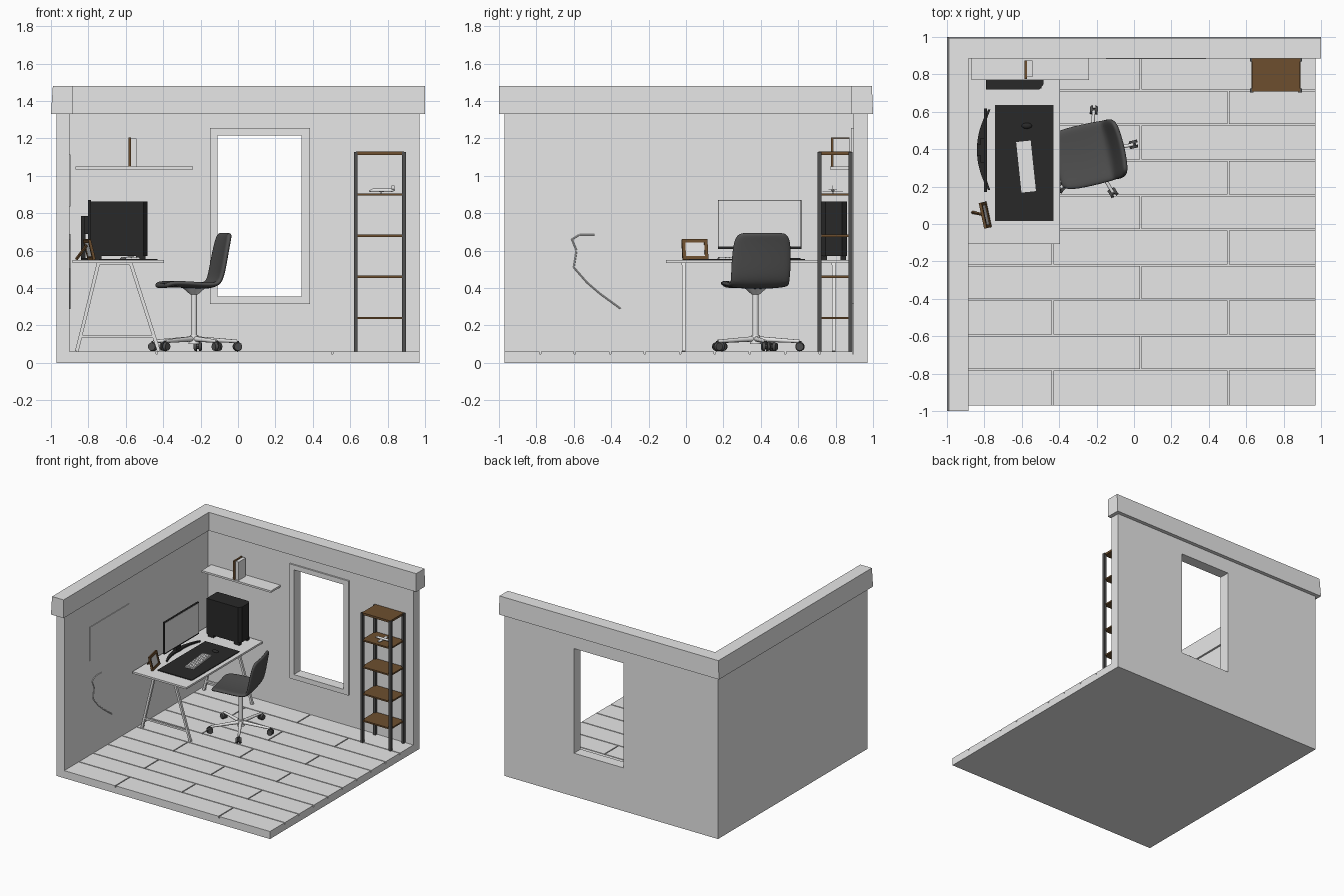
import bpy, bmesh, math
from mathutils import Vector, Matrix

if "Cube" in bpy.data.objects:
    bpy.data.objects.remove(bpy.data.objects["Cube"])


def material(name, r, g, b):
    m = bpy.data.materials.new(name)
    m.diffuse_color = (r, g, b, 1)
    m.use_nodes = True
    m.node_tree.nodes["Principled BSDF"].inputs["Base Color"].default_value = m.diffuse_color
    return m


WHITE = material("white", 0.8, 0.8, 0.8)
BLACK = material("black", 0.022, 0.022, 0.022)
CHARCOAL = material("charcoal", 0.08, 0.08, 0.08)
WOOD = material("wood", 0.155, 0.078, 0.028)


def finish(name, bm, mat, smooth=False, matrix=None):
    bmesh.ops.recalc_face_normals(bm, faces=bm.faces)
    if matrix:
        bm.transform(matrix)
    me = bpy.data.meshes.new(name)
    bm.to_mesh(me)
    bm.free()
    ob = bpy.data.objects.new(name, me)
    bpy.context.collection.objects.link(ob)
    me.materials.append(mat)
    if smooth:
        bpy.context.view_layer.objects.active = ob
        ob.select_set(True)
        bpy.ops.object.shade_smooth_by_angle(angle=math.radians(40))
        ob.select_set(False)
    return ob


def add_box(bm, x0, x1, y0, y1, z0, z1):
    m = Matrix.Translation(((x0 + x1) / 2, (y0 + y1) / 2, (z0 + z1) / 2))
    bmesh.ops.create_cube(bm, size=1, matrix=m @ Matrix.Diagonal((x1 - x0, y1 - y0, z1 - z0, 1)))


def boxes(name, mat, *dims, matrix=None):
    bm = bmesh.new()
    for d in dims:
        add_box(bm, *d)
    return finish(name, bm, mat, matrix=matrix)


def add_rod(bm, a, b, r1, r2=None, seg=12, twist=0):
    a, b = Vector(a), Vector(b)
    q = (b - a).to_track_quat('Z', 'Y').to_matrix().to_4x4()
    m = Matrix.Translation((a + b) / 2) @ q @ Matrix.Rotation(twist, 4, 'Z')
    bmesh.ops.create_cone(bm, cap_ends=True, segments=seg, radius1=r1,
                          radius2=r1 if r2 is None else r2, depth=(b - a).length, matrix=m)


def prism(name, mat, pts, z0, z1, matrix=None):
    bm = bmesh.new()
    f = bm.faces.new([bm.verts.new((x, y, z0)) for x, y in pts])
    ext = bmesh.ops.extrude_face_region(bm, geom=[f])
    bmesh.ops.translate(bm, vec=(0, 0, z1 - z0),
                        verts=[v for v in ext["geom"] if isinstance(v, bmesh.types.BMVert)])
    return finish(name, bm, mat, matrix=matrix)


def ring(name, mat, outer, inner, d0, d1, matrix=None):
    """Rectangular panel in x/z with an opening, from y=d0 to y=d1."""
    bm = bmesh.new()

    def loop(r, y):
        x0, x1, z0, z1 = r
        return [bm.verts.new(p) for p in ((x0, y, z0), (x1, y, z0), (x1, y, z1), (x0, y, z1))]
    loops = [loop(outer, d0), loop(inner, d0), loop(inner, d1), loop(outer, d1)]
    for k in range(4):
        a, b = loops[k], loops[(k + 1) % 4]
        for i in range(4):
            j = (i + 1) % 4
            bm.faces.new((a[i], a[j], b[j], b[i]))
    return finish(name, bm, mat, matrix=matrix)


# Room shell
boxes("floor_slab", WHITE, (-0.905, 0.97, -0.97, 0.895, 0, 0.047))
boxes("left_wall", WHITE, (-0.97, -0.9, -0.97, 0.97, 0, 1.34))
ring("back_wall", WHITE, (-0.9, 0.97, 0, 1.34), (-0.11, 0.34, 0.355, 1.215), 0.895, 0.97)
ring("window_frame", WHITE, (-0.15, 0.385, 0.315, 1.255), (-0.11, 0.34, 0.355, 1.215), 0.882, 0.897)
cap = prism("wall_cap", WHITE, [(-1, -1), (-0.885, -1), (-0.885, 0.885), (1, 0.885), (1, 1), (-1, 1)], 1.33, 1.48)
for v in cap.data.vertices:  # slight taper towards the top
    if v.co.z > 1.4:
        v.co.x += 0.01 if v.co.x < -0.95 else 0
        v.co.y -= 0.006 if v.co.y > 0.95 else 0

# Floor planks in alternating rows
rows = [-0.97, -0.78, -0.595, -0.405, -0.22, -0.03, 0.155, 0.34, 0.53, 0.715, 0.895]
planks, g = [], 0.004
for i in range(len(rows) - 1):
    xs = [-0.9, -0.435, 0.505, 0.97] if i % 2 == 0 else [-0.9, 0.035, 0.97]
    for a, b in zip(xs, xs[1:]):
        planks.append((a + (g if a > -0.9 else 0), b - (g if b < 0.97 else 0),
                       rows[i] + (g if i else 0), rows[i + 1] - g, 0.046, 0.062))
boxes("floor_planks", WHITE, *planks)

# Desk with two trestles
boxes("desk_top", WHITE, (-0.885, -0.395, -0.107, 0.885, 0.535, 0.55))
bm = bmesh.new()
for y in (-0.012, 0.79):
    for top, bottom in ((-0.745, -0.862), (-0.575, -0.423)):
        add_rod(bm, (top, y, 0.537), (bottom, y, 0.062), 0.013, seg=4, twist=math.pi / 4)
    add_box(bm, -0.845, -0.45, y - 0.008, y + 0.008, 0.135, 0.15)
    add_box(bm, -0.755, -0.565, y - 0.012, y + 0.012, 0.522, 0.536)
finish("desk_legs", bm, WHITE)

# Desk mat, keyboard and mouse
boxes("desk_mat", BLACK, (-0.742, -0.43, 0.015, 0.635, 0.55, 0.556))
turn = Matrix.Translation((-0.577, 0.307, 0.556)) @ Matrix.Rotation(math.radians(6), 4, 'Z')
boxes("keyboard_base", WHITE, (-0.039, 0.039, -0.136, 0.136, 0, 0.006), matrix=turn)
keys = [(-0.036 + r * 0.0146, -0.0232 + r * 0.0146, -0.133 + c * 0.0178, -0.1172 + c * 0.0178, 0.005, 0.011)
        for r in range(5) for c in range(15)]
boxes("keyboard_keys", WHITE, *keys, matrix=turn)
bm = bmesh.new()
bmesh.ops.create_uvsphere(bm, u_segments=16, v_segments=8, radius=1,
                          matrix=Matrix.Translation((-0.573, 0.525, 0.558)) @ Matrix.Diagonal((0.028, 0.016, 0.012, 1)))
finish("mouse", bm, BLACK, True)

# Monitor: panel, screen, curved foot and stem
boxes("monitor_panel", BLACK, (-0.802, -0.787, 0.17, 0.617, 0.61, 0.872))
boxes("monitor_screen", WHITE, (-0.788, -0.785, 0.175, 0.612, 0.622, 0.867))
arc = [(t, -0.84 + 0.06 * t * t) for t in [k / 8 - 1 for k in range(17)]]
front = [(x + 0.012 + 0.028 * (1 - abs(t)), 0.396 + 0.215 * t) for t, x in arc]
prism("monitor_foot", BLACK, [(x, 0.396 + 0.215 * t) for t, x in arc] + front[::-1], 0.55, 0.562)
boxes("monitor_stem", BLACK, (-0.84, -0.815, 0.365, 0.425, 0.555, 0.785),
      (-0.82, -0.8, 0.33, 0.46, 0.69, 0.785))

# Computer tower with chamfered front and feet
prism("computer_tower", BLACK, [(-0.79, 0.72), (-0.505, 0.72), (-0.485, 0.745), (-0.485, 0.835),
                                (-0.505, 0.86), (-0.79, 0.86)], 0.572, 0.862)
boxes("tower_feet", BLACK, *[(x, x + 0.05, y, y + 0.03, 0.55, 0.573)
                             for x in (-0.78, -0.545) for y in (0.725, 0.825)])

# Leaning photo frame
lean = (Matrix.Translation((-0.775, 0.052, 0.553)) @ Matrix.Rotation(math.radians(102), 4, 'Z')
        @ Matrix.Rotation(math.radians(-14), 4, 'X'))
ring("photo_frame", WOOD, (-0.07, 0.07, 0, 0.112), (-0.052, 0.052, 0.018, 0.094), 0, 0.015, matrix=lean)
boxes("photo", WHITE, (-0.052, 0.052, 0.006, 0.012, 0.018, 0.094), matrix=lean)
bm = bmesh.new()
add_rod(bm, (-0.808, 0.05, 0.63), (-0.865, 0.063, 0.553), 0.008, seg=4)
finish("photo_frame_strut", bm, WOOD)

# Wall shelf with two books
boxes("wall_shelf", WHITE, (-0.87, -0.24, 0.77, 0.896, 1.035, 1.05))
boxes("wood_book", WOOD, (-0.586, -0.572, 0.775, 0.875, 1.05, 1.205))
boxes("white_book", WHITE, (-0.571, -0.543, 0.785, 0.875, 1.05, 1.2))

# Poster and hanging wire on the left wall
boxes("poster", WHITE, (-0.901, -0.895, -0.64, -0.13, 0.835, 1.115))
wire = [(-0.49, 0.685), (-0.57, 0.685), (-0.61, 0.66), (-0.585, 0.6), (-0.6, 0.51),
        (-0.53, 0.43), (-0.46, 0.37), (-0.35, 0.29)]
bm = bmesh.new()
for a, b in zip(wire, wire[1:]):
    add_rod(bm, (-0.898, *a), (-0.898, *b), 0.004, seg=6)
finish("wall_wire", bm, WHITE)

# Bookcase
boxes("bookcase_posts", CHARCOAL, *[(x, x + 0.02, y, y + 0.022, 0.062, 1.127)
                                    for x in (0.62, 0.878) for y in (0.703, 0.868)])
boxes("bookcase_shelves", WOOD, *[(0.628, 0.89, 0.71, 0.885, z - 0.006, z + 0.006)
                                  for z in (0.24, 0.46, 0.68, 0.9)], (0.63, 0.888, 0.708, 0.886, 1.112, 1.129))

# Toy airplane
bm = bmesh.new()
add_rod(bm, (0.72, 0.785, 0.922), (0.82, 0.785, 0.922), 0.009)
add_rod(bm, (0.82, 0.785, 0.922), (0.84, 0.785, 0.925), 0.009, 0.003)
add_rod(bm, (0.72, 0.785, 0.922), (0.7, 0.785, 0.918), 0.009, 0.003)
add_box(bm, 0.755, 0.78, 0.73, 0.84, 0.916, 0.92)
add_box(bm, 0.822, 0.837, 0.763, 0.807, 0.925, 0.928)
add_box(bm, 0.822, 0.838, 0.783, 0.787, 0.925, 0.948)
add_box(bm, 0.763, 0.77, 0.782, 0.788, 0.906, 0.92)
finish("toy_airplane", bm, WHITE)

# Chair shell: side profile swept over the width
place = Matrix.Translation((-0.235, 0.372, 0)) @ Matrix.Rotation(math.radians(13), 4, 'Z')
profile = [(-0.185, 0.405, 0.13), (-0.165, 0.418, 0.16), (-0.08, 0.416, 0.168), (0.02, 0.408, 0.168),
           (0.085, 0.408, 0.165), (0.122, 0.436, 0.162), (0.138, 0.5, 0.165), (0.152, 0.58, 0.163),
           (0.17, 0.665, 0.155), (0.18, 0.695, 0.125)]
bm = bmesh.new()
grid = []
for i, (u, z, w) in enumerate(profile):
    row = []
    for k in range(7):
        s = k / 3 - 1
        lift = 0.012 * s * s
        row.append(bm.verts.new((u - (lift if i > 4 else 0), w * s, z + (lift if 0 < i < 5 else 0))))
    grid.append(row)
for r0, r1 in zip(grid, grid[1:]):
    for k in range(6):
        bm.faces.new((r0[k], r0[k + 1], r1[k + 1], r1[k]))
shell = finish("chair_shell", bm, CHARCOAL, True, place)
mod = shell.modifiers.new("thickness", 'SOLIDIFY')
mod.thickness, mod.offset = 0.027, 0
mod = shell.modifiers.new("rounding", 'SUBSURF')
mod.levels = mod.render_levels = 2

# Chair column and five-arm base
bm = bmesh.new()
add_rod(bm, (0, 0, 0.1), (0, 0, 0.15), 0.03, 0.022, 20)
add_rod(bm, (0, 0, 0.14), (0, 0, 0.37), 0.016, seg=20)
add_rod(bm, (0, 0, 0.365), (0, 0, 0.4), 0.02, 0.06, 20)
tips = [Vector((math.cos(a), math.sin(a), 0)) for a in (math.tau * k / 5 for k in range(5))]
for d in tips:
    add_rod(bm, d * 0.015 + Vector((0, 0, 0.128)), d * 0.235 + Vector((0, 0, 0.115)), 0.014, 0.009, 10)
finish("chair_base", bm, WHITE, True, place)

# Twin-wheel casters
bm = bmesh.new()
for d in tips:
    c = d * 0.238 + Vector((0, 0, 0.087))
    side = Vector((-d.y, d.x, 0))
    for s in (-1, 1):
        add_rod(bm, c + side * s * 0.006, c + side * s * 0.021, 0.025, 0.021, 14)
    add_rod(bm, c - side * 0.007, c + side * 0.007, 0.012, seg=8)
    add_rod(bm, c, c + Vector((0, 0, 0.03)), 0.008, seg=8)
finish("chair_casters", bm, CHARCOAL, True, place)
